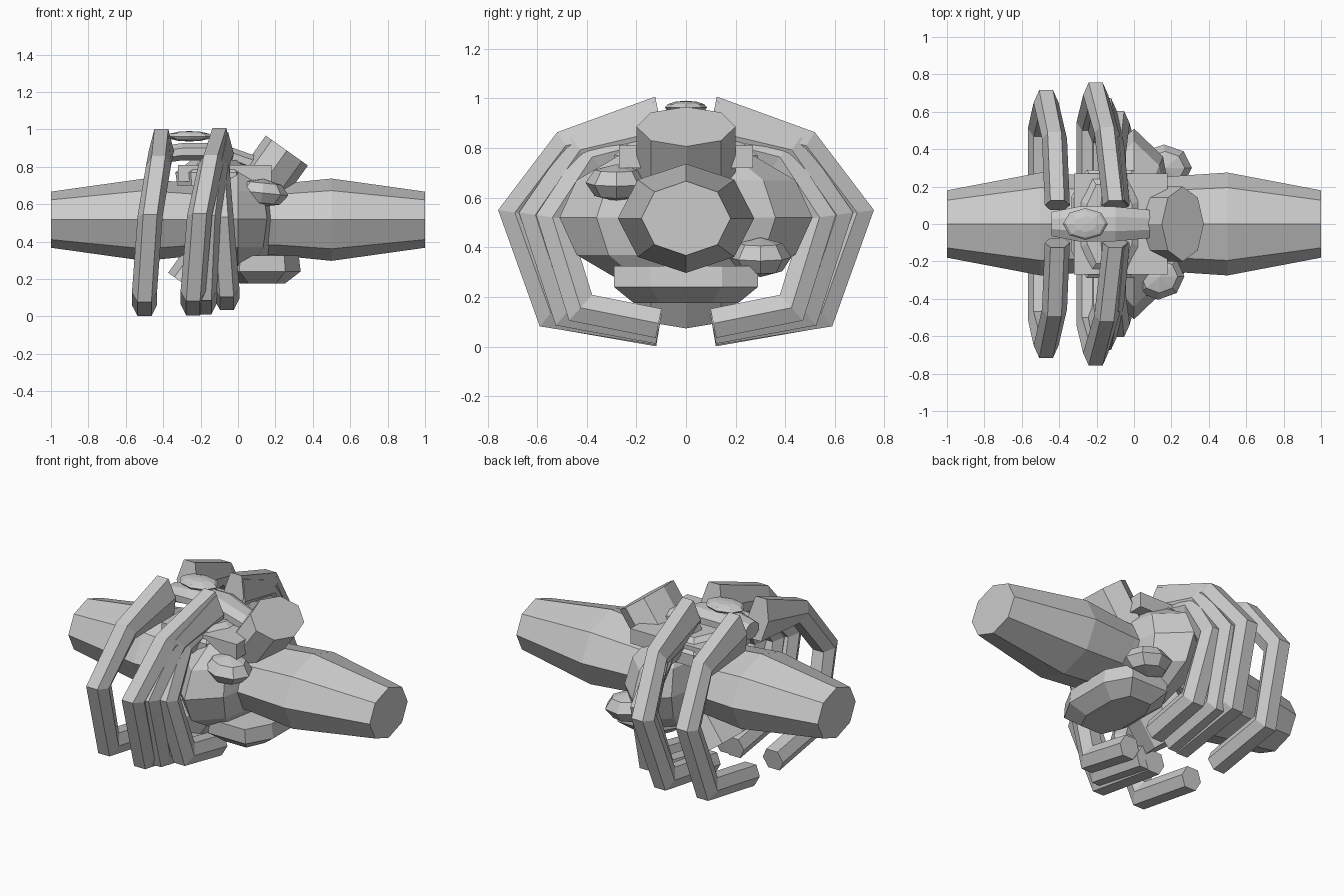
import bpy, bmesh, math
from mathutils import Vector, Matrix

if "Cube" in bpy.data.objects:
    bpy.data.objects.remove(bpy.data.objects["Cube"])

grey = bpy.data.materials.new("hull_grey")
grey.diffuse_color = (0.6, 0.6, 0.6, 1)
grey.use_nodes = True
grey.node_tree.nodes["Principled BSDF"].inputs["Base Color"].default_value = grey.diffuse_color


def finish(name, bm):
    bmesh.ops.recalc_face_normals(bm, faces=bm.faces)
    me = bpy.data.meshes.new(name)
    bm.to_mesh(me)
    bm.free()
    me.materials.append(grey)
    ob = bpy.data.objects.new(name, me)
    bpy.context.collection.objects.link(ob)
    return ob


def loft(name, rings):
    """Skin a list of equal-length point rings and cap both ends."""
    bm = bmesh.new()
    vs = [[bm.verts.new(p) for p in r] for r in rings]
    n = len(vs[0])
    for a, b in zip(vs, vs[1:]):
        for i in range(n):
            j = (i + 1) % n
            bm.faces.new((a[i], a[j], b[j], b[i]))
    bm.faces.new(vs[0])
    bm.faces.new(vs[-1])
    return finish(name, bm)


def oval(c, u, v, n=8, turn=0.0):
    """Ring of n points around c with half axes u and v."""
    c, u, v = Vector(c), Vector(u), Vector(v)
    return [c + u * math.cos(t) + v * math.sin(t)
            for t in (2 * math.pi * i / n + turn for i in range(n))]


def ellipsoid(name, c, r, seg=8, rings=6, tilt=0.0):
    bm = bmesh.new()
    m = Matrix.Translation(c) @ Matrix.Rotation(tilt, 4, 'Y') @ Matrix.Diagonal((*r, 1))
    bmesh.ops.create_uvsphere(bm, u_segments=seg, v_segments=rings, radius=1, matrix=m)
    return finish(name, bm)


# long tapered main tube along x
tube = [(-1, .18, .15), (-.5, .275, .22), (-.2, .255, .19),
        (.2, .255, .19), (.5, .275, .22), (1, .18, .15)]
loft("main_tube", [oval((x, 0, .517), (0, a, 0), (0, 0, b)) for x, a, b in tube])

# faceted core
ellipsoid("core", (0, 0, .52), (.22, .51, .30))

# slanted cylinder passing through the core
axis = Vector((.58, 0, .815))
side = Vector((.815, 0, -.58)) * .138
mid = Vector((0, 0, .52))
loft("slanted_cylinder", [oval(mid + axis * d, side, (0, .2, 0)) for d in (-.45, .45)])

# side pods
ellipsoid("front_pod", (.13, -.28, .66), (.14, .125, .075), 8, 4, .1)
ellipsoid("back_pod", (.16, .30, .36), (.15, .125, .08), 8, 4, .1)

# lower plate with bevelled underside, and its counterpart on top
for name, cx, zs in (("lower_plate", .13, (.325, .24, .175)),
                     ("upper_plate", -.13, (.70, .77, .835))):
    rings = []
    for z, a, b in zip(zs, (.195, .205, .12), (.29, .29, .21)):
        rings.append([(cx + a * sx, b * sy, z) for sx, sy in
                      ((1, .5), (.6, 1), (-.6, 1), (-1, .5), (-1, -.5), (-.6, -1), (.6, -1), (1, -.5))])
    loft(name, rings)

# shoulder block under the deck
loft("shoulder_block", [[(x, y, z) for y, z in ((-.27, .72), (.27, .72), (.27, .81), (-.27, .81))]
                        for x in (-.32, .18)])

# deck spine and cap on top
loft("deck_spine", [oval((x, 0, z), (0, w, 0), (0, 0, .05), 8, math.pi / 8)
                    for x, z, w in ((-.44, .86, .07), (-.3, .88, .1), (-.1, .88, .1), (.1, .81, .08))])
ellipsoid("deck_cap", (-.26, 0, .963), (.12, .085, .028), 8, 6)

# bent hexagonal ribs: y/z path of the largest rib, scaled for the others
PATH = ((.10, .89), (.485, .81), (.69, .54), (.545, .135), (.11, .065))
HEX = ((.037, .06), (.067, 0), (.037, -.06), (-.037, -.06), (-.067, 0), (-.037, .06))


def rib(name, xs, sy, sz, dz, sign):
    pts = [Vector((x, y * sy if y > .2 else y, .5 + (z - .5) * sz + dz))
           for x, (y, z) in zip(xs, PATH)]
    rings = []
    for i, p in enumerate(pts):
        d0 = (p - pts[max(i - 1, 0)]).yz
        d1 = (pts[min(i + 1, len(pts) - 1)] - p).yz
        d0, d1 = (d0 or d1).normalized(), (d1 or d0).normalized()
        t = (d0 + d1).normalized()
        mitre = 1 / max(t.dot(d0), .5)
        nrm = Vector((0, -t.y, t.x)) * mitre
        ring = [p + Vector((u, 0, 0)) + nrm * v for u, v in HEX]
        rings.append([(q.x, q.y * sign, q.z) for q in ring])
    loft(name, rings)


for sign, s in ((-1, "front"), (1, "back")):
    rib(s + "_rib_1", (-.41, -.425, -.47, -.5, -.5), .94, 1, -.005, sign)
    rib(s + "_rib_2", (-.10, -.145, -.205, -.24, -.24), 1, 1, 0, sign)
    rib(s + "_rib_3", (-.09, -.12, -.16, -.18, -.18), .88, .97, -.008, sign)
    rib(s + "_rib_4", (-.11, -.11, -.09, -.06, -.06), .78, .9, -.015, sign)
